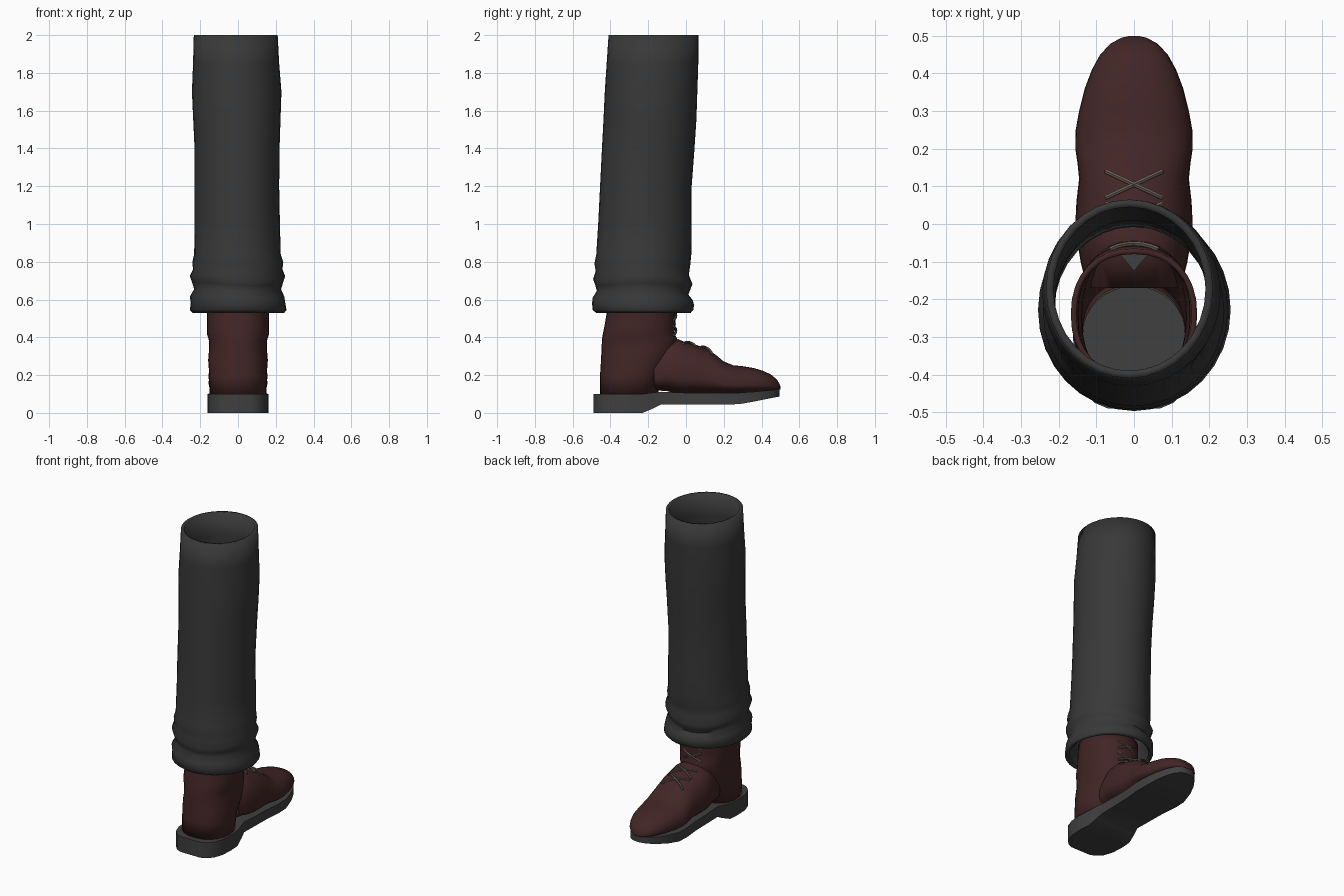
import bpy
import math
from mathutils import Vector

if "Cube" in bpy.data.objects:
    bpy.data.objects.remove(bpy.data.objects["Cube"])


def material(name, rgb):
    m = bpy.data.materials.new(name)
    m.use_nodes = True
    m.diffuse_color = (*rgb, 1)
    m.node_tree.nodes["Principled BSDF"].inputs["Base Color"].default_value = (*rgb, 1)
    return m


CLOTH = material("charcoal cloth", (0.04, 0.04, 0.04))
LEATHER = material("dark red leather", (0.055, 0.019, 0.019))
RUBBER = material("grey rubber", (0.05, 0.05, 0.05))
LACE = material("tan lace", (0.14, 0.115, 0.09))


def build(name, verts, faces, mat, angle=40):
    mesh = bpy.data.meshes.new(name)
    mesh.from_pydata(verts, [], faces)
    mesh.materials.append(mat)
    ob = bpy.data.objects.new(name, mesh)
    bpy.context.collection.objects.link(ob)
    bpy.ops.object.select_all(action='DESELECT')
    ob.select_set(True)
    bpy.context.view_layer.objects.active = ob
    bpy.ops.object.mode_set(mode='EDIT')
    bpy.ops.mesh.select_all(action='SELECT')
    bpy.ops.mesh.normals_make_consistent(inside=False)
    bpy.ops.object.mode_set(mode='OBJECT')
    if angle:
        bpy.ops.object.shade_smooth_by_angle(angle=math.radians(angle))
    return ob


def loft(name, rings, mat, caps=True, angle=40):
    n = len(rings[0])
    verts = [p for r in rings for p in r]
    faces = [(i * n + j, i * n + (j + 1) % n, (i + 1) * n + (j + 1) % n, (i + 1) * n + j)
             for i in range(len(rings) - 1) for j in range(n)]
    if caps:
        faces += [tuple(range(n)), tuple(range(len(verts) - n, len(verts)))]
    return build(name, verts, faces, mat, angle)


def spow(v, e):
    return math.copysign(abs(v) ** e, v)


def thicken(ob, amount):
    mod = ob.modifiers.new("thickness", 'SOLIDIFY')
    mod.thickness = amount
    mod.offset = -1


# Trouser leg: z, left x, right x, back y, front y
leg = [(0.53, -.24, .245, -.475, .025), (0.545, -.255, .257, -.495, .04),
       (0.58, -.25, .25, -.497, .042), (0.61, -.255, .245, -.495, .035),
       (0.645, -.232, .228, -.472, .012), (0.675, -.242, .238, -.48, .022),
       (0.71, -.255, .25, -.492, .034), (0.75, -.238, .235, -.478, .015),
       (0.79, -.242, .24, -.485, .022), (0.84, -.232, .226, -.475, .028),
       (1.0, -.23, .222, -.465, .03), (1.2, -.23, .218, -.455, .03),
       (1.4, -.23, .22, -.445, .045), (1.55, -.237, .225, -.437, .055),
       (1.7, -.244, .23, -.43, .06), (1.85, -.238, .218, -.42, .065),
       (2.0, -.234, .21, -.41, .065)]
SEG = 32
rings = []
for z, xa, xb, ya, yb in leg:
    fold = max(0, 1 - abs(z - .7) / .15)
    ring = []
    for k in range(SEG):
        a = math.tau * k / SEG
        ring.append(((xa + xb) / 2 + (xb - xa) / 2 * math.cos(a),
                     (ya + yb) / 2 + (yb - ya) / 2 * math.sin(a),
                     z + fold * (.018 * math.sin(2 * a + 1) - .015 * math.sin(a))))
    rings.append(ring)
thicken(loft("trouser_leg", rings, CLOTH, False, 60), 0.02)

# Boot shaft: z, back y, front y, half width
shaft = [(0.095, -.455, -.15, .15), (0.2, -.455, -.13, .152), (0.28, -.45, -.08, .158),
         (0.34, -.447, -.05, .153), (0.39, -.445, -.045, .155), (0.42, -.44, -.062, .165),
         (0.47, -.43, -.054, .163), (0.53, -.42, -.06, .165), (0.6, -.415, -.065, .168)]
rings = [[(w * spow(math.cos(math.tau * k / SEG), .9),
           (ya + yb) / 2 + (yb - ya) / 2 * spow(math.sin(math.tau * k / SEG), .9), z)
          for k in range(SEG)] for z, ya, yb, w in shaft]
thicken(loft("boot_shaft", rings, LEATHER, False, 60), 0.015)

# Foot of the boot: y, half width, bottom z, top z
foot = [(-.17, .125, .12, .34), (-.1, .142, .115, .385), (-.04, .152, .1, .39),
        (0, .156, .1, .372), (.06, .153, .1, .358), (.12, .146, .1, .335),
        (.16, .15, .1, .305), (.2, .156, .1, .272), (.25, .155, .1, .252),
        (.3, .146, .1, .247), (.36, .131, .105, .237), (.41, .112, .11, .222),
        (.45, .09, .115, .203), (.48, .062, .118, .178), (.495, .033, .122, .153),
        (.5, .012, .125, .138)]


def foot_section(y, w, lo, hi):
    # Domed top over a shallow tucked-in underside
    mid = lo + (hi - lo) * .33
    ring = []
    for k in range(SEG):
        a = math.tau * k / SEG
        s = math.sin(a)
        ring.append((w * spow(math.cos(a), .85), y,
                     mid + (hi - mid if s > 0 else mid - lo) * spow(s, .9)))
    return ring


loft("boot_foot", [foot_section(*s) for s in foot], LEATHER, True, 60)


def surface_z(x, y):
    for a, b in zip(foot, foot[1:]):
        if a[0] <= y <= b[0]:
            t = (y - a[0]) / (b[0] - a[0])
            w, lo, hi = (a[i] + (b[i] - a[i]) * t for i in (1, 2, 3))
            mid = lo + (hi - lo) * .33
            c = (abs(x) / w) ** (1 / .85)
            return mid + (hi - mid) * math.sqrt(max(0, 1 - c * c)) ** .9
    return .39


# Sole with a ramped heel: y, half width, bottom z, top z
sole = [(-.49, .07, 0, .1), (-.475, .105, 0, .1), (-.44, .138, 0, .1), (-.38, .158, 0, .1),
        (-.3, .162, 0, .1), (-.23, .157, 0, .1), (-.17, .145, .025, .108),
        (-.13, .135, .045, .112), (0, .138, .045, .106), (.1, .14, .045, .106),
        (.2, .15, .045, .106), (.28, .148, .046, .106), (.36, .13, .06, .112),
        (.42, .105, .072, .118), (.46, .078, .08, .122), (.485, .048, .085, .127),
        (.495, .02, .086, .13)]
loft("sole", [[(-w, y, lo), (w, y, lo), (w, y, hi), (-w, y, hi)] for y, w, lo, hi in sole],
     RUBBER, True, 30)

# Insole and tongue seen through the opening
build("insole", [(.138 * math.cos(math.tau * k / SEG),
                  -.295 + .13 * math.sin(math.tau * k / SEG), .13) for k in range(SEG)],
      [tuple(range(SEG))], RUBBER, 0)
build("tongue", [(-.05, -.066, .41), (.05, -.066, .41), (0, -.125, .41)], [(0, 1, 2)], RUBBER, 0)


# Laces: short tubes that follow the leather
def tube(name, points, radius=.0065, sides=6):
    rings = []
    for i, p in enumerate(points):
        d = (points[min(i + 1, len(points) - 1)] - points[max(i - 1, 0)]).normalized()
        u = d.cross(Vector((0, .6, .8))).normalized()
        v = d.cross(u)
        rings.append([p + radius * (u * math.cos(math.tau * k / sides)
                                    + v * math.sin(math.tau * k / sides)) for k in range(sides)])
    loft(name, rings, LACE)


def shaft_y(x):
    return -.24 + .182 * math.sqrt(1 - (x / .165) ** 2) + .006


steps = [i / 6 for i in range(7)]
for side, label in ((1, "left"), (-1, "right")):
    for row, y0 in enumerate((.07, -.015)):
        pts = []
        for t in steps:
            x, y = side * .075 * (2 * t - 1), y0 + .07 * t
            pts.append(Vector((x, y, surface_z(x, y) + .006)))
        tube(f"foot_lace_{row + 1}_{label}", pts)
    for row, z0 in enumerate((.41, .49)):
        pts = []
        for t in steps:
            x = side * .065 * (2 * t - 1)
            pts.append(Vector((x, shaft_y(x), z0 + .05 * t)))
        tube(f"shaft_lace_{row + 1}_{label}", pts)
